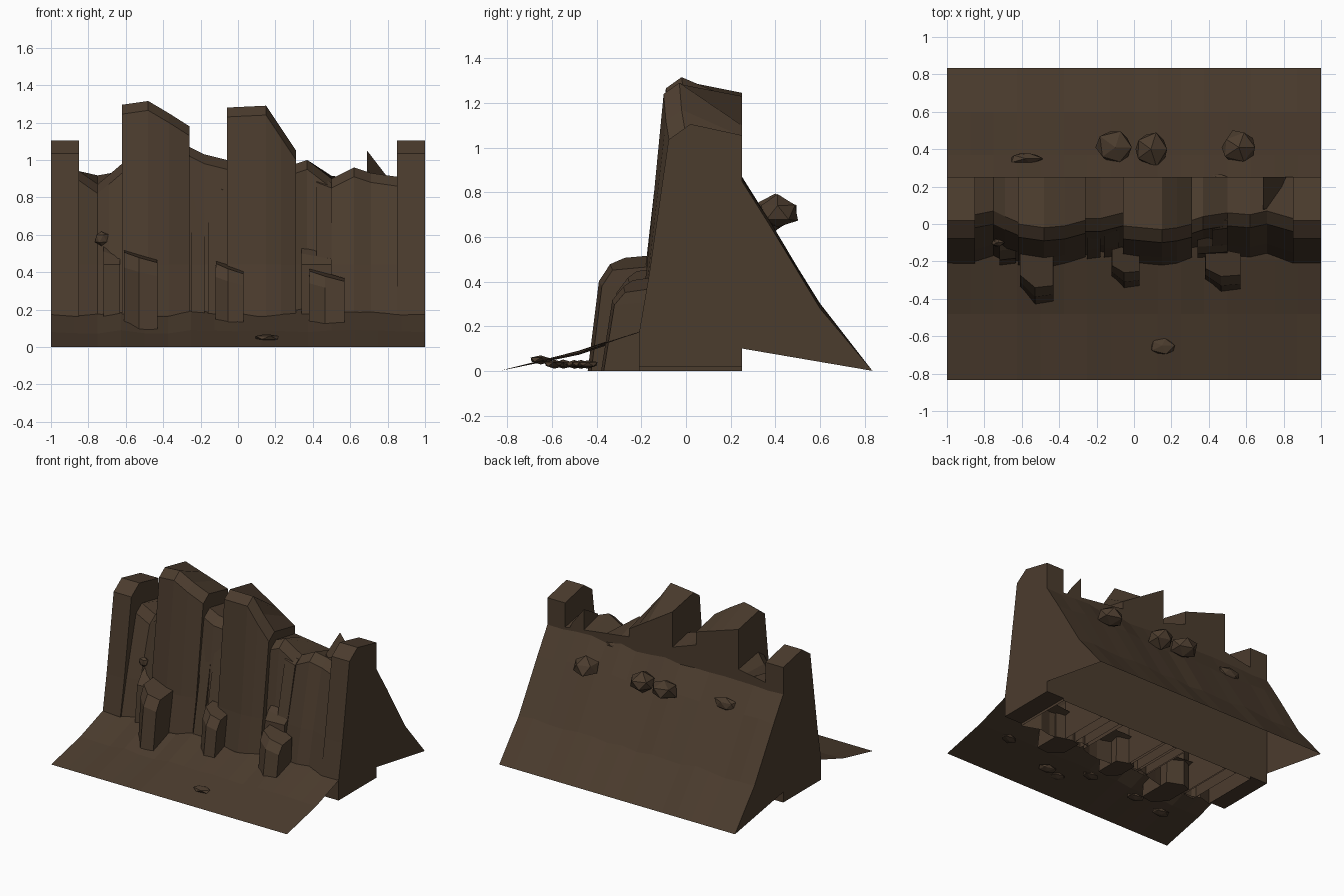
import bpy, bmesh, math, random
from mathutils import Vector

random.seed(4)
if "Cube" in bpy.data.objects:
    bpy.data.objects.remove(bpy.data.objects["Cube"], do_unlink=True)

BROWN = (0.071, 0.045, 0.027, 1)
rock_mat = bpy.data.materials.new("brown_rock")
rock_mat.use_nodes = True
rock_mat.diffuse_color = BROWN
bsdf = rock_mat.node_tree.nodes["Principled BSDF"]
bsdf.inputs["Base Color"].default_value = BROWN
bsdf.inputs["Roughness"].default_value = 1

BACK = 0.25


def finish(name, bm, closed=True):
    if closed:
        bmesh.ops.recalc_face_normals(bm, faces=bm.faces)
    mesh = bpy.data.meshes.new(name)
    bm.to_mesh(mesh)
    bm.free()
    mesh.materials.append(rock_mat)
    obj = bpy.data.objects.new(name, mesh)
    bpy.context.collection.objects.link(obj)
    return obj


def loft(name, rings, wrap=True, caps=True):
    """Join matching rows of points with quads."""
    bm = bmesh.new()
    rows = [[bm.verts.new(p) for p in ring] for ring in rings]
    n = len(rows[0])
    for a, b in zip(rows, rows[1:]):
        for i in range(n if wrap else n - 1):
            j = (i + 1) % n
            bm.faces.new((a[i], a[j], b[j], b[i]))
    if caps:
        bm.faces.new(rows[0])
        bm.faces.new(rows[-1])
    return finish(name, bm, caps)


def column(name, stations, drop=0.05, bevel=0.07, floor=0.0, bottom=False):
    """Cliff pillar; each station is x, peak height, ridge y, foot y."""
    rings = []
    x0, z0 = stations[0][:2]
    x1, z1 = stations[-1][:2]
    for x, z, ridge, foot in stations:
        front = ridge - 1.4 * bevel
        rear = z0 + (z1 - z0) * (x - x0) / (x1 - x0) - drop
        rings.append([(x, foot, floor), (x, foot, 0.17),
                      (x, foot + 0.35 * (front - foot), 0.44),
                      (x, front, z - bevel), (x, ridge, z),
                      (x, BACK, rear), (x, BACK, floor)])
    return loft(name, rings, wrap=bottom)


def boulder(name, x0, x1, front, back, height):
    """Upright six-sided stone with a sloped, chamfered top."""
    w = x1 - x0
    plan = [(0, 0.05), (0, 0.7), (0.45, 1), (1, 0.95), (1, 0.12), (0.35, -0.03)]
    rings = []
    for z, lean, size in ((0, 0, 1), (height * 0.84, 0.05, 1), (height, 0.1, 0.98)):
        ring = []
        for u, v in plan:
            y = back + (front - back) * v + lean * max(v, 0)
            x = x0 + w * (0.5 + (u - 0.5) * size)
            tilt = z / height * (0.05 * u + 0.02 * v)
            ring.append((x, y, z - tilt))
        rings.append(ring)
    return loft(name, rings)


def rock(name, centre, size):
    bm = bmesh.new()
    bmesh.ops.create_icosphere(bm, subdivisions=1, radius=1)
    for v in bm.verts:
        v.co *= random.uniform(0.9, 1.2)
        v.co = Vector(a * s for a, s in zip(v.co, size)) + Vector(centre)
    return finish(name, bm)


# End pillars, mirrored
for side, label in ((-1, "right"), (1, "left")):
    column(label + "_end_pillar", [(side * x, 1.105, 0.02, -0.21) for x in (0.85, 1)],
           floor=0.02, bottom=True)

# Two tall towers
column("right_tower", [(-0.62, 1.295, 0.0, -0.22), (-0.48, 1.315, -0.02, -0.235),
                       (-0.37, 1.25, -0.01, -0.21), (-0.26, 1.18, 0.02, -0.18)], 0.05, 0.05)
column("left_tower", [(-0.06, 1.28, -0.01, -0.2), (0.15, 1.29, -0.03, -0.22),
                      (0.23, 1.17, -0.02, -0.21), (0.31, 1.05, 0.0, -0.18)], 0.05, 0.05)

# Low wall sections between the towers
column("right_low_wall", [(-0.85, 0.94, 0.05, -0.2), (-0.75, 0.87, 0.07, -0.17),
                          (-0.69, 0.92, 0.04, -0.2), (-0.62, 0.98, 0.01, -0.2)], 0.04, 0.05)
column("middle_low_wall", [(-0.26, 1.07, 0.03, -0.17), (-0.18, 1.03, 0.03, -0.15),
                           (-0.06, 1.0, 0.06, -0.18)], 0.04, 0.05)
column("left_low_wall", [(0.31, 0.98, 0.02, -0.13), (0.37, 1.0, 0.04, -0.12),
                         (0.5, 0.9, 0.06, -0.17), (0.62, 0.96, 0.05, -0.18),
                         (0.71, 0.93, 0.07, -0.16), (0.85, 0.91, 0.03, -0.21)], 0.04, 0.05)

# Slim ribs standing against the low walls
ribs = ((-0.25, -0.18, 1.0, 0.0, -0.19), (-0.16, -0.08, 0.9, 0.0, -0.18),
        (0.42, 0.5, 0.91, 0.01, -0.18), (-0.72, -0.63, 0.54, -0.1, -0.22),
        (0.34, 0.5, 0.53, -0.08, -0.18))
for i, (x0, x1, z, ridge, foot) in enumerate(ribs):
    column("wall_rib_%d" % (i + 1), [(x0, z, ridge, foot), (x1, z - 0.03, ridge + 0.01, foot + 0.01)],
           0.05, 0.03)

# Leaning shard beside the left end pillar
loft("leaning_shard", [[(x, y, 0.5), (x, 0.08, z - 0.1), (x, BACK, z), (x, BACK, 0.5)]
                       for x, y, z in ((0.69, 0.0, 1.05), (0.79, 0.02, 0.92), (0.83, 0.03, 0.84))])


def slope(name, profile, low, high):
    """Ground sheet running the full width with gently uneven inner rows."""
    count = 16
    rings = []
    for i in range(count + 1):
        x = -1 + 2 * i / count
        inner = 0 < i < count
        rings.append([(x, y, z + (random.uniform(low, high) if inner and z > 0.01 else 0))
                      for y, z in profile])
    return loft(name, rings, wrap=False, caps=False)


# Front scree and back embankment with its triangular ends
slope("front_slope", [(-0.835, 0.0), (-0.48, 0.08), (-0.19, 0.18), (-0.1, 0.2)], -0.012, 0.012)
bank = [(BACK, 0.85), (0.37, 0.66), (0.6, 0.28), (0.835, 0.0)]
slope("back_slope", bank[::-1], -0.008, 0.022)
for side, label in ((-1, "right"), (1, "left")):
    bm = bmesh.new()
    outline = bank + [(BACK, 0.1)]
    verts = [bm.verts.new((side, y, z)) for y, z in (outline[::-1] if side > 0 else outline)]
    bm.faces.new(verts)
    finish(label + "_bank_end", bm, False)

# Boulders at the cliff foot
boulder("right_boulder", -0.61, -0.43, -0.44, -0.12, 0.52)
boulder("middle_boulder", -0.12, 0.03, -0.36, -0.13, 0.46)
boulder("left_boulder", 0.38, 0.57, -0.38, -0.14, 0.42)

# Loose rocks on the back slope, the front slope and the cliff face
for i, (x, y, z, sx, sy, sz) in enumerate((
        (-0.1, 0.41, 0.71, 0.1, 0.1, 0.07), (0.09, 0.4, 0.71, 0.1, 0.1, 0.07),
        (0.56, 0.41, 0.71, 0.1, 0.09, 0.07), (-0.58, 0.35, 0.7, 0.09, 0.035, 0.05),
        (0.45, 0.25, 0.84, 0.05, 0.015, 0.015), (-0.73, -0.1, 0.58, 0.035, 0.02, 0.04))):
    rock("cliff_rock_%d" % (i + 1), (x, y, z), (sx, sy, sz))
for i, (x, y, z) in enumerate(((0.15, -0.65, 0.05), (0.29, -0.59, 0.03), (0, -0.47, 0.03),
                               (-0.43, -0.5, 0.03), (-0.7, -0.55, 0.03), (0.77, -0.44, 0.03))):
    rock("scree_rock_%d" % (i + 1), (x, y, z), (0.07, 0.045, 0.018))
